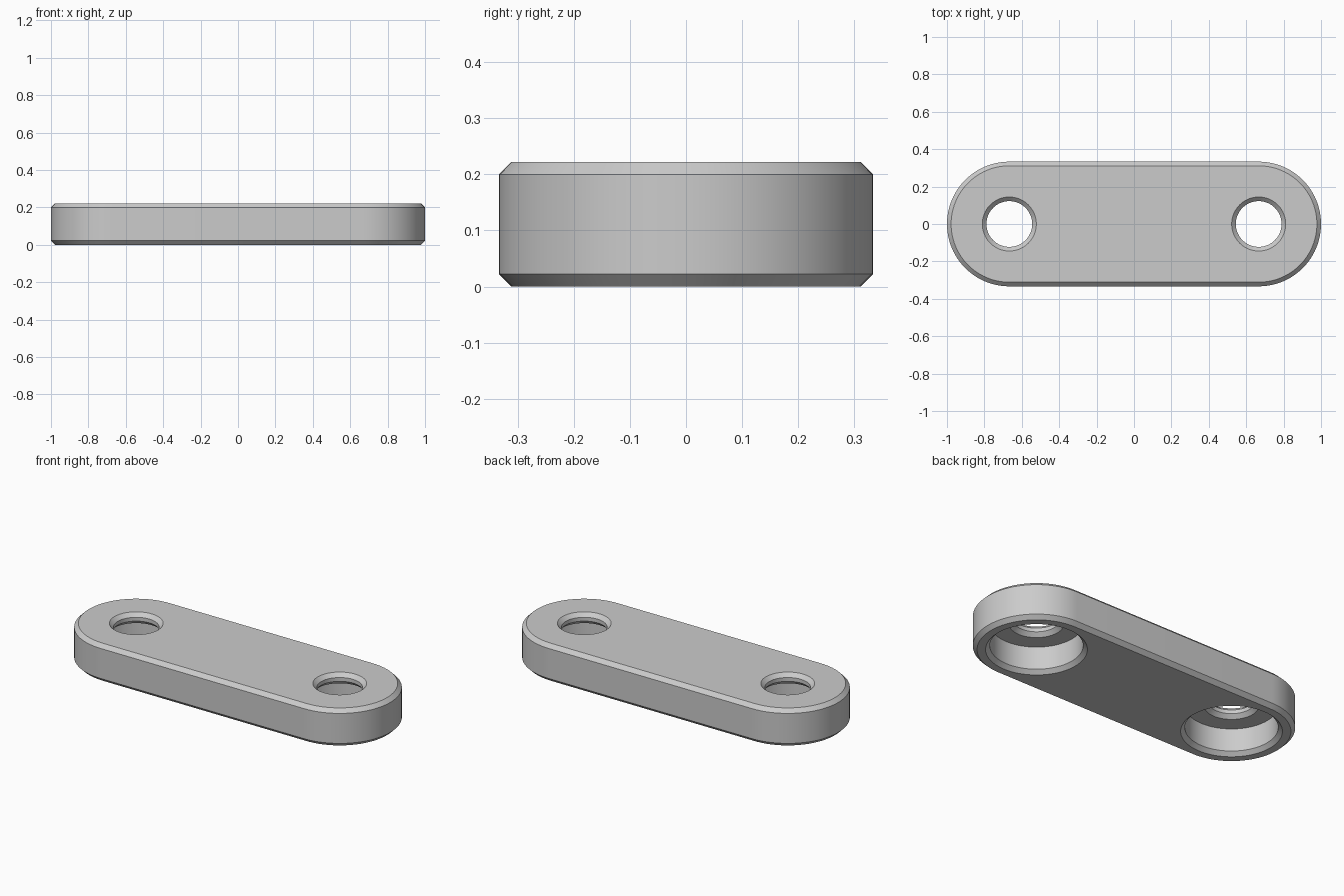
import bpy, bmesh, math

cube = bpy.data.objects.get("Cube")
if cube:
    bpy.data.objects.remove(cube, do_unlink=True)

U = 1 / 45                 # one modelling unit
HALF_SPAN = 30 * U         # distance of each hole from the middle
RADIUS = 15 * U            # rounded end radius
HEIGHT = 10 * U
BEVEL = U                  # chamfer used on every rim
SEGMENTS = 96

grey = bpy.data.materials.new("light grey")
grey.use_nodes = True
grey.diffuse_color = (0.6, 0.6, 0.6, 1)
grey.node_tree.nodes["Principled BSDF"].inputs["Base Color"].default_value = (0.6, 0.6, 0.6, 1)


def outline(radius, half_span):
    """Circle split in two halves that are pushed apart along x."""
    points = []
    for side in (1, -1):
        start = -math.pi / 2 if side > 0 else math.pi / 2
        for i in range(SEGMENTS // 2 + 1):
            if half_span == 0 and i == SEGMENTS // 2:
                continue
            a = start + math.pi * i / (SEGMENTS // 2)
            points.append((side * half_span + radius * math.cos(a), radius * math.sin(a)))
    return points


def stacked_solid(name, profile, half_span=0.0, x=0.0):
    """Closed solid from (radius, z) levels, bottom to top."""
    bm = bmesh.new()
    rings = [[bm.verts.new((px + x, py, z)) for px, py in outline(r, half_span)]
             for r, z in profile]
    for low, high in zip(rings, rings[1:]):
        for i in range(len(low)):
            j = (i + 1) % len(low)
            bm.faces.new((low[i], low[j], high[j], high[i]))
    bm.faces.new(rings[0][::-1])
    bm.faces.new(rings[-1])
    bmesh.ops.recalc_face_normals(bm, faces=bm.faces)
    mesh = bpy.data.meshes.new(name)
    bm.to_mesh(mesh)
    bm.free()
    mesh.materials.append(grey)
    obj = bpy.data.objects.new(name, mesh)
    bpy.context.collection.objects.link(obj)
    return obj


# Plate with rounded ends and chamfered rims
plate = stacked_solid("link_plate", [
    (RADIUS - BEVEL, 0), (RADIUS, BEVEL),
    (RADIUS, HEIGHT - BEVEL), (RADIUS - BEVEL, HEIGHT)], HALF_SPAN)

# Stepped hole: wide pocket from below, narrow hole through the top
BORE, HOLE, LEDGE = 11 * U, 5.5 * U, 7 * U
hole_profile = [
    (BORE + 2 * BEVEL, -BEVEL), (BORE, BEVEL), (BORE, LEDGE),
    (HOLE + BEVEL, LEDGE), (HOLE, LEDGE + BEVEL),
    (HOLE, HEIGHT - BEVEL), (HOLE + 2 * BEVEL, HEIGHT + BEVEL)]

bpy.context.view_layer.objects.active = plate
for side, sign in (("left", 1), ("right", -1)):
    cutter = stacked_solid(side + "_hole_cutter", hole_profile, x=sign * HALF_SPAN)
    cutter.hide_render = True
    cut = plate.modifiers.new(side + " hole", "BOOLEAN")
    cut.operation = "DIFFERENCE"
    cut.solver = "EXACT"
    cut.object = cutter
    bpy.ops.object.modifier_apply(modifier=cut.name)
    bpy.data.objects.remove(cutter, do_unlink=True)

# Smooth round walls, crisp rims
bpy.ops.object.select_all(action="DESELECT")
plate.select_set(True)
bpy.ops.object.shade_smooth_by_angle(angle=math.radians(30))
